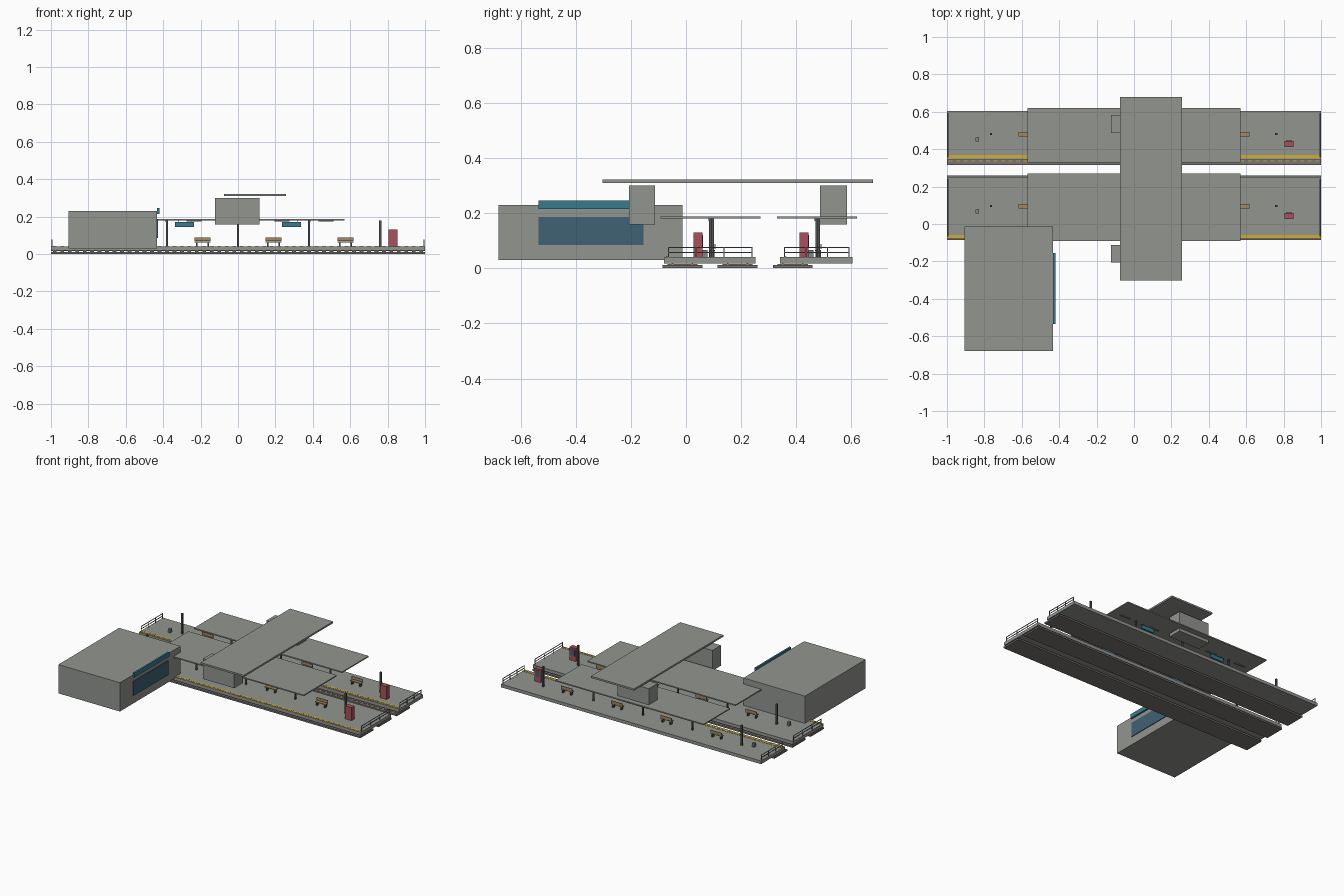
import bpy, bmesh
from mathutils import Matrix, Vector

if "Cube" in bpy.data.objects:
    bpy.data.objects.remove(bpy.data.objects["Cube"])


def material(name, rgb):
    m = bpy.data.materials.new(name)
    m.diffuse_color = (*rgb, 1)
    m.use_nodes = True
    m.node_tree.nodes["Principled BSDF"].inputs["Base Color"].default_value = m.diffuse_color
    return m


CONCRETE = material("concrete grey", (0.29, 0.30, 0.28))
BALLAST = material("ballast grey", (0.19, 0.18, 0.17))
TIMBER = material("timber tan", (0.36, 0.25, 0.12))
STEEL = material("dark steel", (0.08, 0.085, 0.09))
RAIL = material("rail grey", (0.22, 0.23, 0.24))
YELLOW = material("safety yellow", (0.60, 0.42, 0.05))
RED = material("machine red", (0.40, 0.08, 0.10))
GLASS = material("dark blue glass", (0.05, 0.12, 0.17))
TEAL = material("sign teal", (0.04, 0.20, 0.28))


def boxes(name, mat, ranges):
    """One object from boxes given as (x0, x1, y0, y1, z0, z1)."""
    bm = bmesh.new()
    for x0, x1, y0, y1, z0, z1 in ranges:
        centre = Vector((x0 + x1, y0 + y1, z0 + z1)) / 2
        size = Matrix.Diagonal((x1 - x0, y1 - y0, z1 - z0, 1))
        bmesh.ops.create_cube(bm, size=1, matrix=Matrix.Translation(centre) @ size)
    mesh = bpy.data.meshes.new(name)
    bm.to_mesh(mesh)
    bm.free()
    mesh.materials.append(mat)
    ob = bpy.data.objects.new(name, mesh)
    bpy.context.collection.objects.link(ob)
    return ob


def track(y):
    # ballast bed, sleepers and two rails
    boxes("track_bed", BALLAST, [(-1, 1, y - 0.072, y + 0.072, 0, 0.011)])
    boxes("sleepers", TIMBER, [(-0.99 + i * 0.04, -0.97 + i * 0.04, y - 0.055, y + 0.055, 0.011, 0.015)
                               for i in range(50)])
    boxes("rails", RAIL, [(-1, 1, y + s * 0.036 - 0.003, y + s * 0.036 + 0.003, 0.015, 0.02)
                          for s in (-1, 1)])


def bench(x, y):
    boxes("bench", TIMBER, [(x - 0.043, x + 0.043, y - 0.012, y + 0.010, 0.062, 0.067),
                            (x - 0.043, x + 0.043, y + 0.008, y + 0.012, 0.069, 0.088)])
    boxes("bench_legs", STEEL, [(x + s * 0.031 - 0.004, x + s * 0.031 + 0.004, y - 0.009, y + 0.009, 0.04, 0.062)
                                for s in (-1, 1)])


def end_railing(x, y0, y1):
    t = 0.0018
    parts = [(x - t, x + t, y0, y1, z - t, z + t) for z in (0.058, 0.075)]
    for i in range(4):
        y = y0 + (y1 - y0) * i / 3
        parts.append((x - t, x + t, y - t, y + t, 0.04, 0.077))
    boxes("end_railing", RAIL, parts)


def platform(y0, y1, mid, roof0, roof1, stripe):
    boxes("platform_slab", CONCRETE, [(-1, 1, y0, y1, 0.018, 0.04)])
    # warning stripe with raised pavers
    boxes("warning_stripe", YELLOW, [(-1, 1, stripe - 0.009, stripe + 0.009, 0.04, 0.0415)])
    boxes("tactile_pavers", YELLOW, [(-0.99 + i * 0.04, -0.97 + i * 0.04, stripe - 0.005, stripe + 0.005, 0.0415, 0.043)
                                     for i in range(50)])
    # canopy, columns and lights
    boxes("canopy", CONCRETE, [(-0.57, 0.57, roof0, roof1, 0.18, 0.188)])
    columns = []
    for x in (-0.38, 0, 0.38):
        columns += [(x - 0.005, x + 0.005, mid - 0.004, mid + 0.004, 0.04, 0.18),
                    (x - 0.007, x + 0.007, mid - 0.007, mid + 0.007, 0.172, 0.18)]
    boxes("canopy_columns", STEEL, columns)
    boxes("canopy_lights", RAIL, [(x - 0.04, x + 0.04, mid - 0.006, mid + 0.006, 0.175, 0.18)
                                  for x in (-0.47, -0.235, 0.235, 0.47)])
    # hanging signs
    for x in (-0.285, 0.285):
        boxes("hanging_sign", TEAL, [(x - 0.051, x + 0.051, mid - 0.004, mid + 0.004, 0.145, 0.171)])
        boxes("sign_hangers", STEEL, [(x + s * 0.035 - 0.0015, x + s * 0.035 + 0.0015, mid - 0.0015, mid + 0.0015, 0.171, 0.18)
                                      for s in (-1, 1)])
    # furniture
    for x in (-0.575, -0.19, 0.19, 0.575):
        bench(x, mid + 0.007)
    boxes("lamp_posts", STEEL, [(x - 0.006, x + 0.006, mid + 0.002, mid + 0.014, 0.04, 0.18)
                                for x in (-0.765, 0.76)])
    boxes("litter_bin", RAIL, [(-0.848, -0.83, mid - 0.032, mid - 0.010, 0.04, 0.066)])
    boxes("vending_machine", RED, [(0.805, 0.854, mid - 0.061, mid - 0.028, 0.04, 0.13)])
    boxes("vending_window", GLASS, [(0.813, 0.846, mid - 0.028, mid - 0.026, 0.075, 0.12)])
    for x in (-0.994, 0.994):
        end_railing(x, y0 + 0.016, y1 - 0.013)


for centre in (-0.013, 0.187, 0.387):
    track(centre)
platform(-0.08, 0.252, 0.088, -0.092, 0.27, -0.068)
platform(0.341, 0.604, 0.473, 0.33, 0.62, 0.36)

# station building
boxes("station_building", CONCRETE, [(-0.905, -0.432, -0.68, -0.013, 0.03, 0.23)])
boxes("building_window", GLASS, [(-0.432, -0.427, -0.535, -0.155, 0.085, 0.185)])
boxes("building_sign", TEAL, [(-0.432, -0.42, -0.535, -0.155, 0.215, 0.245)])

# overbridge stair blocks and roof
boxes("stair_block_front", CONCRETE, [(-0.123, 0.116, -0.207, -0.113, 0.158, 0.30)])
boxes("stair_block_back", CONCRETE, [(-0.123, 0.116, 0.487, 0.584, 0.158, 0.30)])
boxes("overbridge_roof", CONCRETE, [(-0.075, 0.257, -0.303, 0.678, 0.31, 0.322)])
